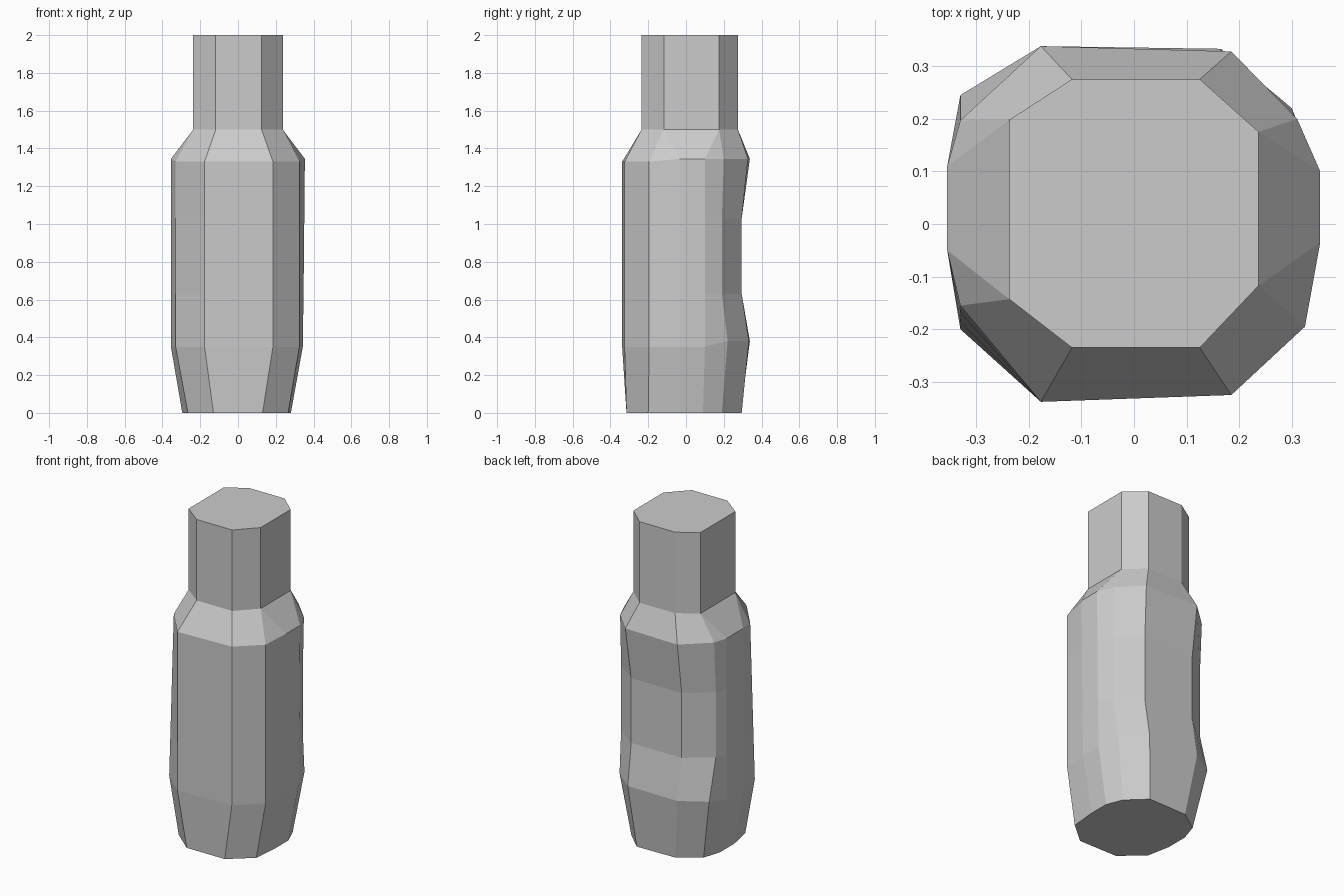
import bpy, bmesh

if "Cube" in bpy.data.objects:
    bpy.data.objects.remove(bpy.data.objects["Cube"])

# Plan outlines, running clockwise from the back left corner
SHOULDER = [(-.177, .338), (.185, .328), (.31, .20), (.354, .10), (.354, -.035), (.325, -.195),
            (.185, -.325), (-.177, -.338), (-.33, -.155), (-.355, -.05), (-.355, .11), (-.33, .197)]
BASE = [(-.13, .29), (.13, .295), (.24, .19), (.28, .09), (.28, -.035), (.265, -.2),
        (.13, -.315), (-.13, -.315), (-.265, -.2), (-.295, -.05), (-.295, .09), (-.26, .2)]
NECK = [(-.118, .275), (.125, .275), (.237, .175), (.237, -.117),
        (.125, -.235), (-.118, -.235), (-.237, -.143), (-.237, .198)]
# Neck corner that each body corner runs into
NECK_MAP = [0, 1, 2, 2, 3, 3, 4, 5, 6, 6, 7, 7]
FRONT = range(5, 9)


def ring(bm, outline, z, front_z=None):
    return [bm.verts.new((x, y, front_z if front_z and i in FRONT else z))
            for i, (x, y) in enumerate(outline)]


def bridge(bm, low, high):
    n = len(low)
    for i in range(n):
        j = (i + 1) % n
        bm.faces.new(list(dict.fromkeys((low[i], high[i], high[j], low[j]))))


def changed(outline, **moves):
    out = list(outline)
    for key, p in moves.items():
        out[int(key[1:])] = p
    return out


bm = bmesh.new()

# Lower body and the grip recess across the back
hip = changed(SHOULDER, p1=(.165, .333), p2=(.30, .22), p3=(.343, .10), p4=(.343, -.035),
              p8=(-.33, -.2), p11=(-.33, .245))
recess = changed(SHOULDER, p0=(-.177, .295), p1=(.168, .295), p2=(.31, .19), p11=(-.33, .18))
recess_low = changed(recess, p8=(-.33, -.187), p3=(.347, .1), p4=(.347, -.035))
recess_high = changed(recess, p8=(-.33, -.169), p3=(.351, .1), p4=(.351, -.035))

body = [ring(bm, BASE, 0), ring(bm, hip, .38, .35), ring(bm, recess_low, .63),
        ring(bm, recess_high, 1.03), ring(bm, SHOULDER, 1.345, 1.33)]
for i in (3, 4, 9, 10):
    body[1][i].co.z = .35
for low, high in zip(body, body[1:]):
    bridge(bm, low, high)

# Sloping shoulder and eight-sided neck
neck_low = ring(bm, NECK, 1.5)
neck_top = ring(bm, NECK, 2)
bridge(bm, body[-1], [neck_low[k] for k in NECK_MAP])
bridge(bm, neck_low, neck_top)

# Flat caps
bm.faces.new(body[0])
bm.faces.new(neck_top)
bmesh.ops.recalc_face_normals(bm, faces=bm.faces)

mesh = bpy.data.meshes.new("bottle")
bm.to_mesh(mesh)
bm.free()
bpy.context.collection.objects.link(bpy.data.objects.new("bottle", mesh))
